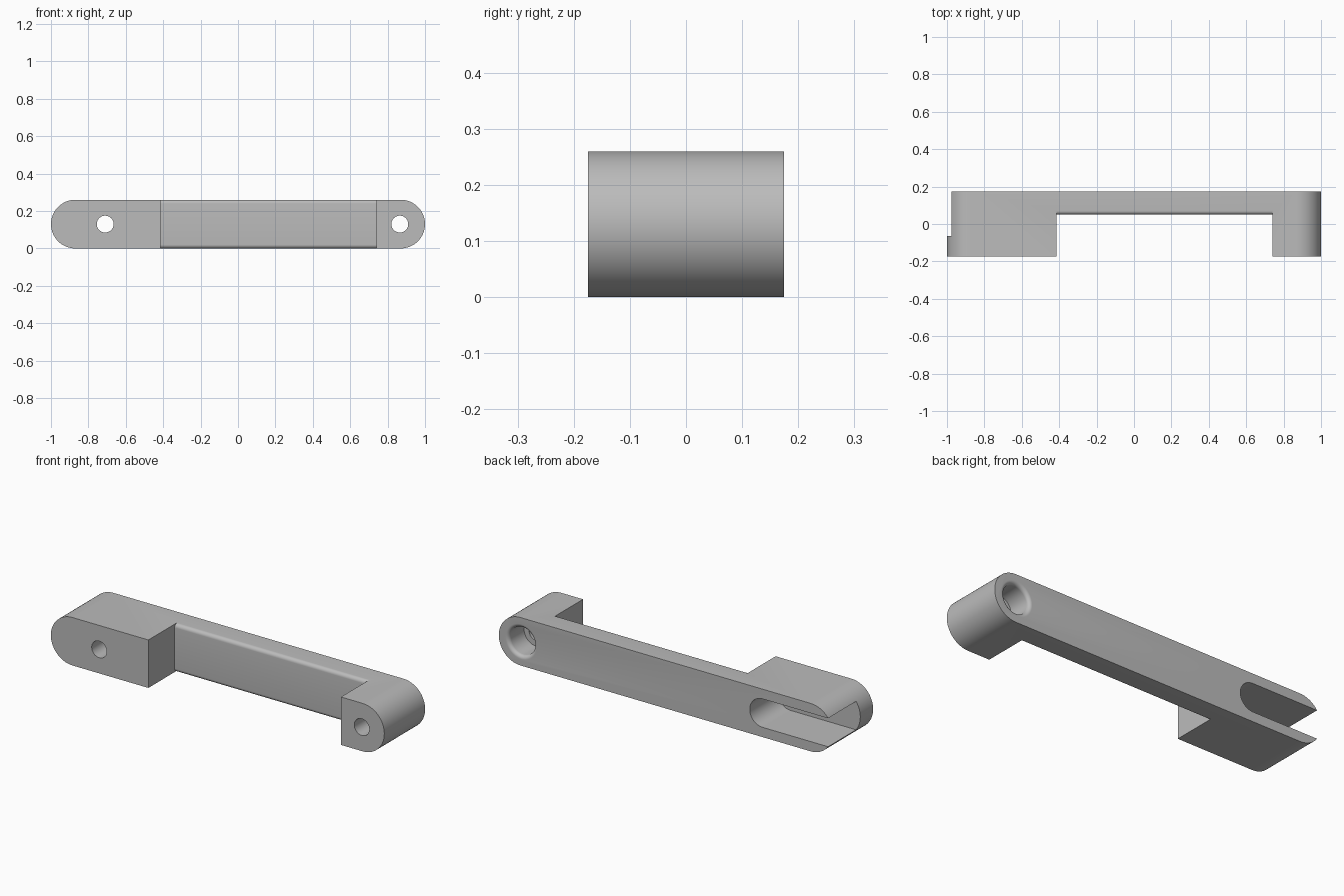
import bpy, bmesh
from math import sin, cos, pi, radians

cube = bpy.data.objects.get("Cube")
if cube:
    bpy.data.objects.remove(cube, do_unlink=True)

BACK, FRONT = 0.175, -0.175      # depth limits
R = 0.13                         # end radius, half the height

grey = bpy.data.materials.new("satin grey")
grey.use_nodes = True
colour = (0.5, 0.5, 0.5, 1)
grey.diffuse_color = colour
grey.node_tree.nodes["Principled BSDF"].inputs["Base Color"].default_value = colour


def arc(cx, cy, r, start, end, steps=32):
    angles = [radians(start + (end - start) * i / steps) for i in range(steps + 1)]
    return [(cx + r * cos(a), cy + r * sin(a)) for a in angles]


def make(name, bm):
    bmesh.ops.recalc_face_normals(bm, faces=bm.faces)
    mesh = bpy.data.meshes.new(name)
    bm.to_mesh(mesh)
    bm.free()
    mesh.materials.append(grey)
    obj = bpy.data.objects.new(name, mesh)
    bpy.context.collection.objects.link(obj)
    return obj


def prism(name, points, place, a, b):
    """Sweep a closed outline straight from a to b."""
    bm = bmesh.new()
    rings = [[bm.verts.new(place(u, v, w)) for u, v in points] for w in (a, b)]
    n = len(points)
    for ring in rings:
        bm.faces.new(ring)
    for i in range(n):
        j = (i + 1) % n
        bm.faces.new((rings[0][i], rings[0][j], rings[1][j], rings[1][i]))
    return make(name, bm)


def lathe(name, x, profile, steps=64):
    """Turn (radius, y) pairs around a depth-wise axis at x."""
    bm = bmesh.new()
    rings = []
    for r, y in profile:
        rings.append([bm.verts.new((x + px, y, R + pz))
                      for px, pz in arc(0, 0, r, 0, 360, steps)[:-1]])
    bm.faces.new(rings[0])
    bm.faces.new(rings[-1])
    for lo, hi in zip(rings, rings[1:]):
        for i in range(steps):
            j = (i + 1) % steps
            bm.faces.new((lo[i], lo[j], hi[j], hi[i]))
    return make(name, bm)


def along_y(u, v, w):
    return (u, w, v)


def along_x(u, v, w):
    return (w, u, v)


# Handle body: bar with rounded ends
outline = arc(1 - R, R, R, -90, 90) + arc(R - 1, R, R, 90, 270)
handle = prism("handle", outline, along_y, FRONT, BACK)

# Finger gap, leaving a bridge with softened front edges
soft, bridge = 0.02, 0.05
gap = [(-0.4, -0.1), (bridge + soft, -0.1)]
gap += arc(bridge + soft, soft, soft, 270, 180, 8)
gap += arc(bridge + soft, 2 * R - soft, soft, 180, 90, 8)
gap += [(bridge + soft, 0.4), (-0.4, 0.4)]
cutters = [prism("finger_gap", gap, along_x, -0.415, 0.74)]

# Slot in the back, open at the right-hand end
h = 0.077
slot = arc(-0.505 - h, R, h, -90, 90) + [(-1.2, R + h), (-1.2, R - h)]
cutters.append(prism("back_slot", slot, along_y, -0.065, 0.3))

# Through hole into the slot
cutters.append(lathe("slot_hole", -0.71, [(0.045, -0.3), (0.045, 0)]))

# Stepped screw hole with a flared mouth
flare, bore, depth = 0.02, 0.075, 0.13
mouth = arc(bore + flare, BACK - flare, flare, 180, 90, 8)
screw = [(0.045, -0.3), (0.045, BACK - depth), (bore, BACK - depth)]
screw += mouth + [(bore + flare, 0.3)]
cutters.append(lathe("screw_hole", 0.865, screw))

# Cut the parts out and keep only the finished handle
for cutter in cutters:
    cutter.hide_render = True
    mod = handle.modifiers.new(cutter.name, 'BOOLEAN')
    mod.operation = 'DIFFERENCE'
    mod.solver = 'EXACT'
    mod.object = cutter
bpy.context.view_layer.update()
graph = bpy.context.evaluated_depsgraph_get()
finished = bpy.data.meshes.new_from_object(handle.evaluated_get(graph))
handle.modifiers.clear()
handle.data = finished
for cutter in cutters:
    bpy.data.objects.remove(cutter, do_unlink=True)

bpy.ops.object.select_all(action='DESELECT')
handle.select_set(True)
bpy.context.view_layer.objects.active = handle
bpy.ops.object.shade_smooth_by_angle(angle=radians(30))
